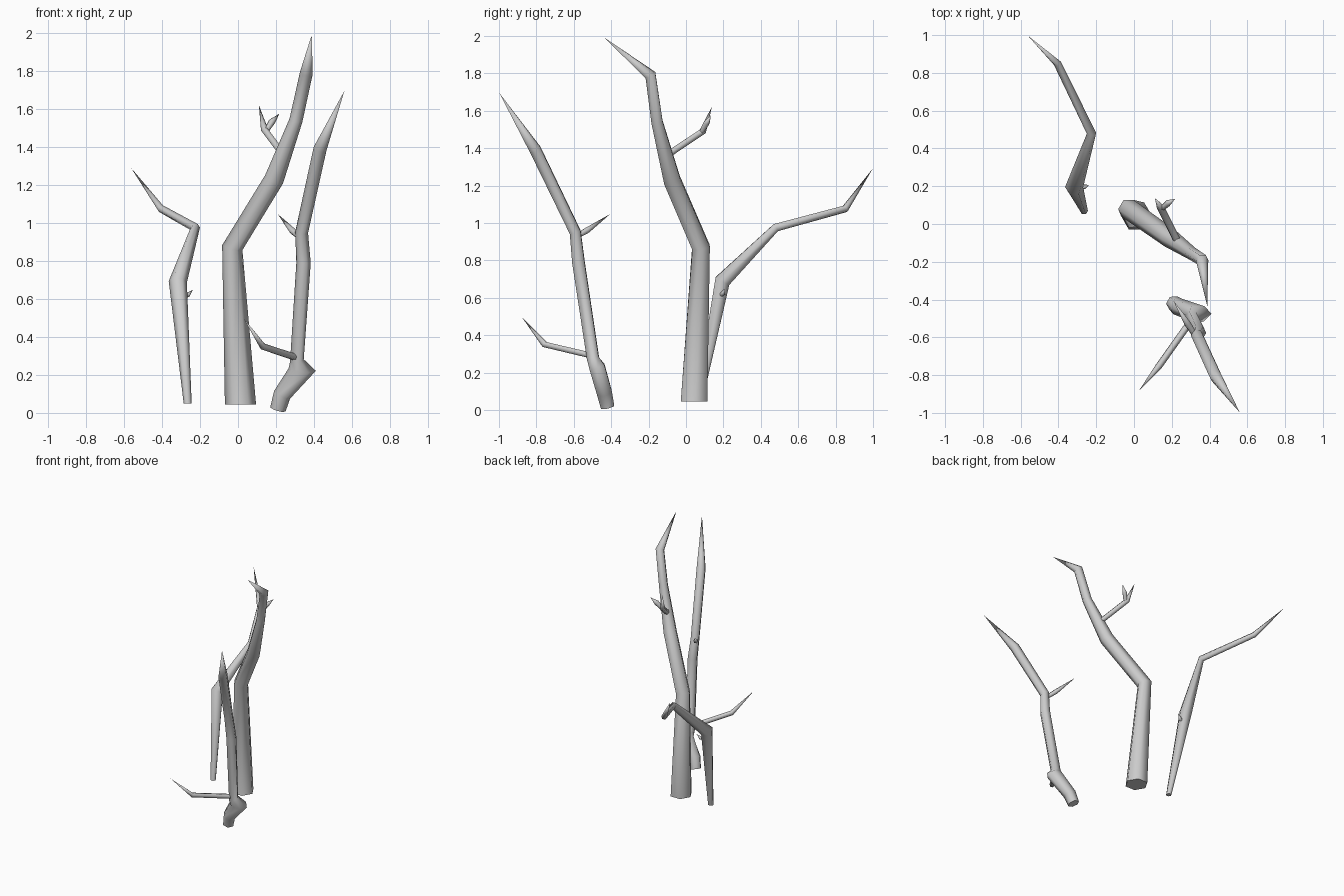
import bpy, bmesh, math
from mathutils import Vector

if "Cube" in bpy.data.objects:
    bpy.data.objects.remove(bpy.data.objects["Cube"])

SIDES = 6


def limb(name, rings, flat_base=False):
    """Hexagonal tapering limb. Each ring: x, y, z, radius, optional sideways stretch.
    A radius of 0 ends the limb in a point."""
    pts = [Vector(r[:3]) for r in rings]
    dirs = [(b - a).normalized() for a, b in zip(pts, pts[1:])]
    bm = bmesh.new()
    prev, old_n, u = None, None, Vector((1, 0, 0))
    for i, ring in enumerate(rings):
        rad = ring[3]
        if rad == 0:
            tip = bm.verts.new(pts[i])
            for k in range(SIDES):
                bm.faces.new((prev[k], prev[(k + 1) % SIDES], tip)).smooth = True
            break
        # cross-section lies on the plane halving each bend
        if i == 0:
            n = Vector((0, 0, 1)) if flat_base else dirs[0]
        else:
            n = (dirs[i - 1] + dirs[min(i, len(dirs) - 1)]).normalized()
            u = old_n.rotation_difference(n) @ u
        u = (u - n * u.dot(n)).normalized()
        v = n.cross(u)
        stretch = ring[4] if len(ring) > 4 else 1
        cur = []
        for k in range(SIDES):
            a = math.tau * k / SIDES
            off = u * math.cos(a) * rad * stretch + v * math.sin(a) * rad
            cur.append(bm.verts.new(pts[i] + off))
        if prev is None:
            bm.faces.new(cur[::-1])
        else:
            for k in range(SIDES):
                j = (k + 1) % SIDES
                bm.faces.new((prev[k], prev[j], cur[j], cur[k])).smooth = True
        prev, old_n = cur, n
    bmesh.ops.recalc_face_normals(bm, faces=bm.faces)
    mesh = bpy.data.meshes.new(name)
    bm.to_mesh(mesh)
    bm.free()
    obj = bpy.data.objects.new(name, mesh)
    bpy.context.collection.objects.link(obj)
    return obj


# Middle stem and its forked twig
limb("middle_stem", [
    (0.013, 0.043, 0.045, 0.082), (-0.03, 0.08, 0.87, 0.055),
    (0.19, -0.075, 1.23, 0.052), (0.305, -0.155, 1.54, 0.035),
    (0.36, -0.19, 1.79, 0.034), (0.388, -0.435, 1.99, 0)], flat_base=True)
limb("middle_twig", [
    (0.23, -0.09, 1.37, 0.02), (0.14, 0.09, 1.49, 0.02), (0.11, 0.138, 1.62, 0)])
limb("middle_twig_fork", [
    (0.145, 0.08, 1.48, 0.014), (0.18, 0.11, 1.535, 0.018), (0.218, 0.133, 1.575, 0)])

# Left stem, thin at the foot, with a small bud
limb("left_stem", [
    (-0.265, 0.07, 0.05, 0.021), (-0.317, 0.195, 0.69, 0.048),
    (-0.225, 0.48, 0.975, 0.025), (-0.405, 0.85, 1.075, 0.021),
    (-0.563, 0.998, 1.29, 0)], flat_base=True)
limb("left_bud", [
    (-0.30, 0.18, 0.61, 0.01), (-0.262, 0.197, 0.622, 0.013), (-0.238, 0.207, 0.648, 0)])

# Right stem with a flared knee near the foot
limb("right_stem", [
    (0.21, -0.42, 0.018, 0.042), (0.232, -0.437, 0.095, 0.047),
    (0.338, -0.475, 0.228, 0.048, 1.5), (0.31, -0.497, 0.275, 0.037),
    (0.345, -0.575, 0.79, 0.038), (0.335, -0.592, 0.95, 0.034),
    (0.432, -0.805, 1.39, 0.035), (0.56, -0.998, 1.695, 0)])
limb("right_lower_twig", [
    (0.325, -0.48, 0.285, 0.018), (0.13, -0.755, 0.35, 0.018), (0.028, -0.88, 0.5, 0)])
limb("right_upper_twig", [
    (0.33, -0.60, 0.92, 0.014), (0.285, -0.53, 0.96, 0.018), (0.208, -0.405, 1.048, 0)])
